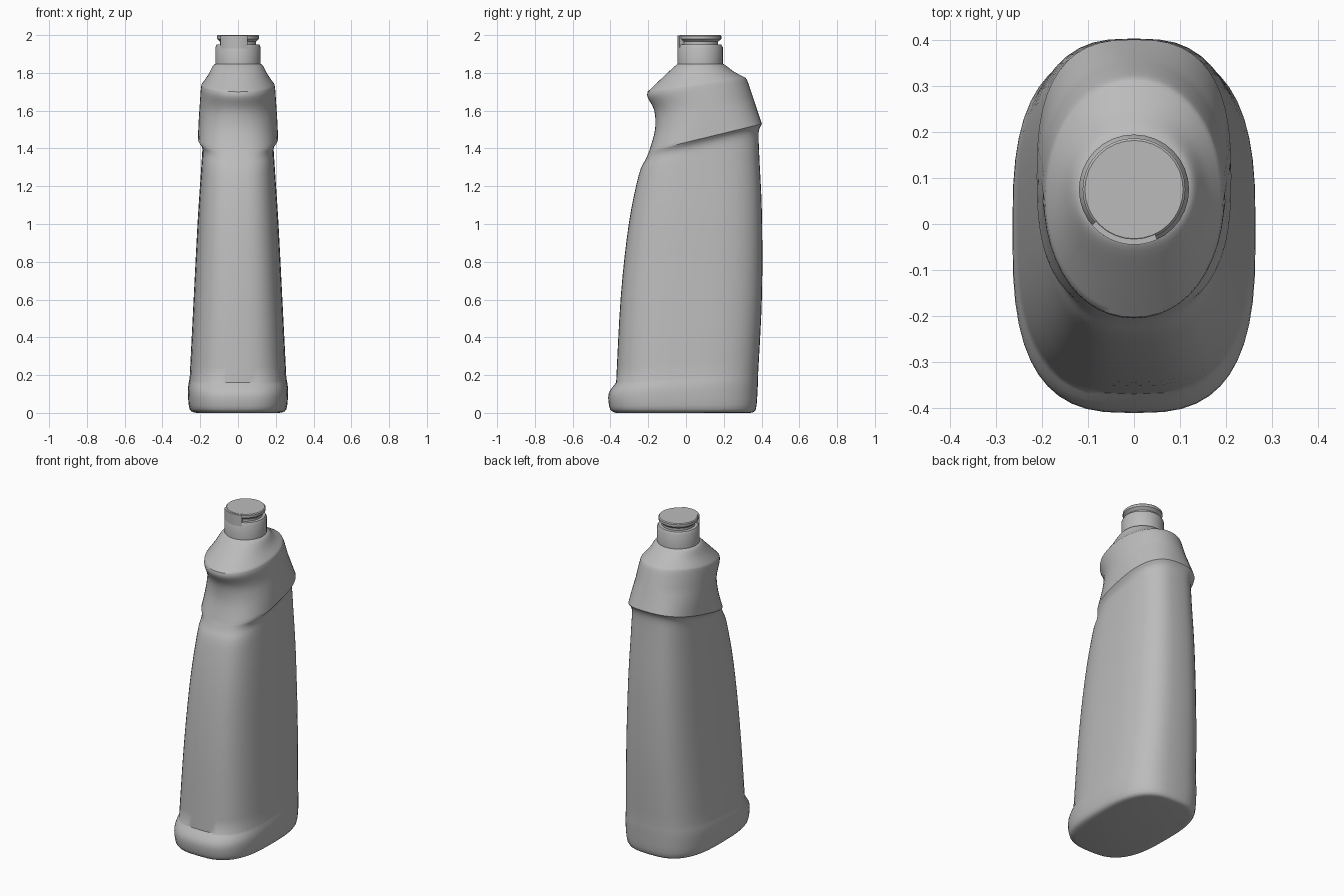
import bpy
import bmesh
from math import sin, cos, pi, radians, copysign

default = bpy.data.objects.get("Cube")
if default:
    bpy.data.objects.remove(default, do_unlink=True)

plastic = bpy.data.materials.new("grey plastic")
plastic.use_nodes = True
grey = (0.5, 0.5, 0.5, 1)
plastic.diffuse_color = grey
plastic.node_tree.nodes["Principled BSDF"].inputs["Base Color"].default_value = grey

NECK_Y = 0.075


def loft(name, rings, angle):
    """Skin closed rings from bottom to top and cap both ends."""
    bm = bmesh.new()
    loops = [[bm.verts.new(p) for p in ring] for ring in rings]
    count = len(loops[0])
    for low, high in zip(loops, loops[1:]):
        for i in range(count):
            j = (i + 1) % count
            bm.faces.new((low[i], low[j], high[j], high[i]))
    bm.faces.new(loops[0][::-1])
    bm.faces.new(loops[-1])
    bmesh.ops.recalc_face_normals(bm, faces=bm.faces)
    mesh = bpy.data.meshes.new(name)
    bm.to_mesh(mesh)
    bm.free()
    mesh.materials.append(plastic)
    obj = bpy.data.objects.new(name, mesh)
    bpy.context.collection.objects.link(obj)
    bpy.ops.object.select_all(action='DESELECT')
    obj.select_set(True)
    bpy.context.view_layer.objects.active = obj
    bpy.ops.object.shade_smooth_by_angle(angle=radians(angle))


def section(front_y, front_z, back_y, back_z, half_width, power=2, count=48):
    """Superellipse tilted between a front point and a back point."""
    ring = []
    for i in range(count):
        turn = 2 * pi * i / count
        c, s = cos(turn), sin(turn)
        x = half_width * copysign(abs(c) ** (2 / power), c)
        t = (1 + copysign(abs(s) ** (2 / power), s)) / 2
        ring.append((x, front_y + (back_y - front_y) * t,
                     front_z + (back_z - front_z) * t))
    return ring


def squareness(z):
    """Boxy trunk easing into an oval shoulder."""
    return max(2.1, min(2.9, 2.9 - (z - 1.3) / 0.35))


def spline(keys, steps=4):
    """Smooth curve through the key sections, without the last key."""
    padded = [keys[0]] + keys + [keys[-1]]
    result = []
    for a, b, c, d in zip(padded, padded[1:], padded[2:], padded[3:]):
        for k in range(steps):
            t = k / steps
            result.append([
                q + t / 2 * (r - p + t * (2 * p - 5 * q + 4 * r - s
                                          + t * (3 * (q - r) + s - p)))
                for p, q, r, s in zip(a, b, c, d)])
    return result


# Bottle key sections: front y, front z, back y, back z, half width
shelf = (-.37, .16, .382, .21, .256)
ridge = (-.195, 1.385, .402, 1.53, .212)
rim = (-.203, 1.7, .314, 1.775, .193)
neck = (-.035, 1.85, .185, 1.85, .11)
foot = [(-.37, 0, .34, 0, .22), (-.402, .02, .37, .02, .256),
        (-.41, .1, .38, .14, .265), shelf]
trunk = [shelf, (-.345, .62, .402, .62, .234), (-.303, 1, .402, 1.05, .213),
         (-.25, 1.26, .388, 1.36, .194), (-.212, 1.345, .385, 1.485, .19), ridge]
grip = [ridge, (-.164, 1.5, .378, 1.6, .208), (-.168, 1.6, .352, 1.68, .202),
        (-.203, 1.67, .326, 1.755, .197), rim]
shoulder = [rim, (-.135, 1.765, .255, 1.806, .16),
            (-.06, 1.835, .207, 1.842, .132), neck]

# Each stretch is smooth, with a crease where two meet
sections = [key for part in (foot, trunk, grip, shoulder) for key in spline(part)]
sections.append(neck)
loft("bottle_body", [section(*key, squareness(key[1])) for key in sections], 35)


def lathe(name, profile):
    """Round part about the neck axis from radius and height pairs."""
    rings = [section(NECK_Y - r, z, NECK_Y + r, z, r, count=32) for r, z in profile]
    loft(name, rings, 30)


# Cap collar with a bevelled top edge
lathe("cap_collar", [(.12, 1.846), (.12, 1.935), (.112, 1.95), (.08, 1.952)])

# Flip lid on a narrower core
lathe("cap_lid", [(.095, 1.94), (.095, 1.965), (.112, 1.98), (.112, 1.995), (.107, 2)])

# Solid tab closing the front of the groove
arc = [radians(angle) for angle in range(220, 296, 5)]
outline = [(.12, a) for a in arc] + [(.08, a) for a in reversed(arc)]
loft("cap_front_tab",
     [[(r * cos(a), NECK_Y + r * sin(a), z) for r, a in outline]
      for z in (1.93, 1.999)], 30)
